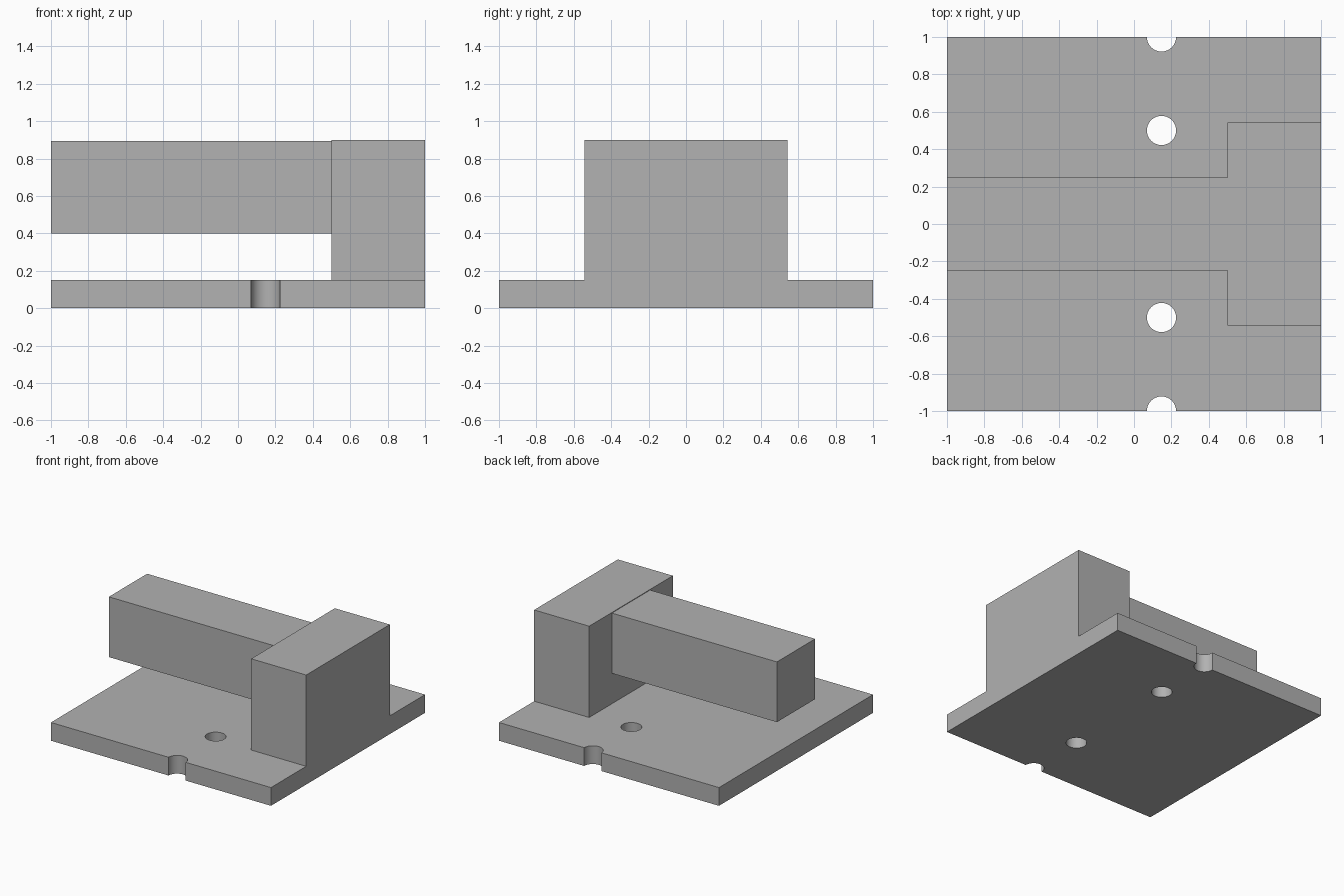
import bpy
import math

default = bpy.data.objects.get("Cube")
if default:
    bpy.data.objects.remove(default, do_unlink=True)

# Single matte grey
grey = bpy.data.materials.new("light grey")
grey.use_nodes = True
colour = (0.445, 0.445, 0.445, 1)
grey.diffuse_color = colour
grey.node_tree.nodes["Principled BSDF"].inputs["Base Color"].default_value = colour


def box(name, x, y, z):
    """Box spanning the given (low, high) ranges."""
    spans = (x, y, z)
    bpy.ops.mesh.primitive_cube_add(size=1, location=[(a + b) / 2 for a, b in spans])
    obj = bpy.context.object
    obj.name = name
    obj.scale = [b - a for a, b in spans]
    bpy.ops.object.transform_apply(location=False, rotation=False, scale=True)
    obj.data.materials.append(grey)
    return obj


def drill(target, x, y, radius):
    """Cut a vertical round hole through the target."""
    bpy.ops.mesh.primitive_cylinder_add(vertices=48, radius=radius, depth=1, location=(x, y, 0))
    cutter = bpy.context.object
    cutter.name = "hole_cutter"
    cutter.hide_render = True
    cutter.data.materials.append(grey)
    bpy.ops.object.select_all(action="DESELECT")
    target.select_set(True)
    bpy.context.view_layer.objects.active = target
    cut = target.modifiers.new("hole", "BOOLEAN")
    cut.operation = "DIFFERENCE"
    cut.solver = "EXACT"
    cut.object = cutter
    bpy.ops.object.modifier_apply(modifier=cut.name)
    bpy.data.objects.remove(cutter, do_unlink=True)


# Base plate with two through holes and two edge notches
plate = box("base_plate", (-1, 1), (-1, 1), (0, 0.15))
for side in (-1, 1):
    for distance in (0.5, 1):
        drill(plate, 0.147, side * distance, 0.078)
bpy.ops.object.shade_smooth_by_angle(angle=math.radians(30))

# Upright block and the cantilevered arm it carries
box("upright_block", (0.5, 1), (-0.543, 0.543), (0.15, 0.9))
box("arm", (-1, 0.5), (-0.248, 0.248), (0.4, 0.895))
